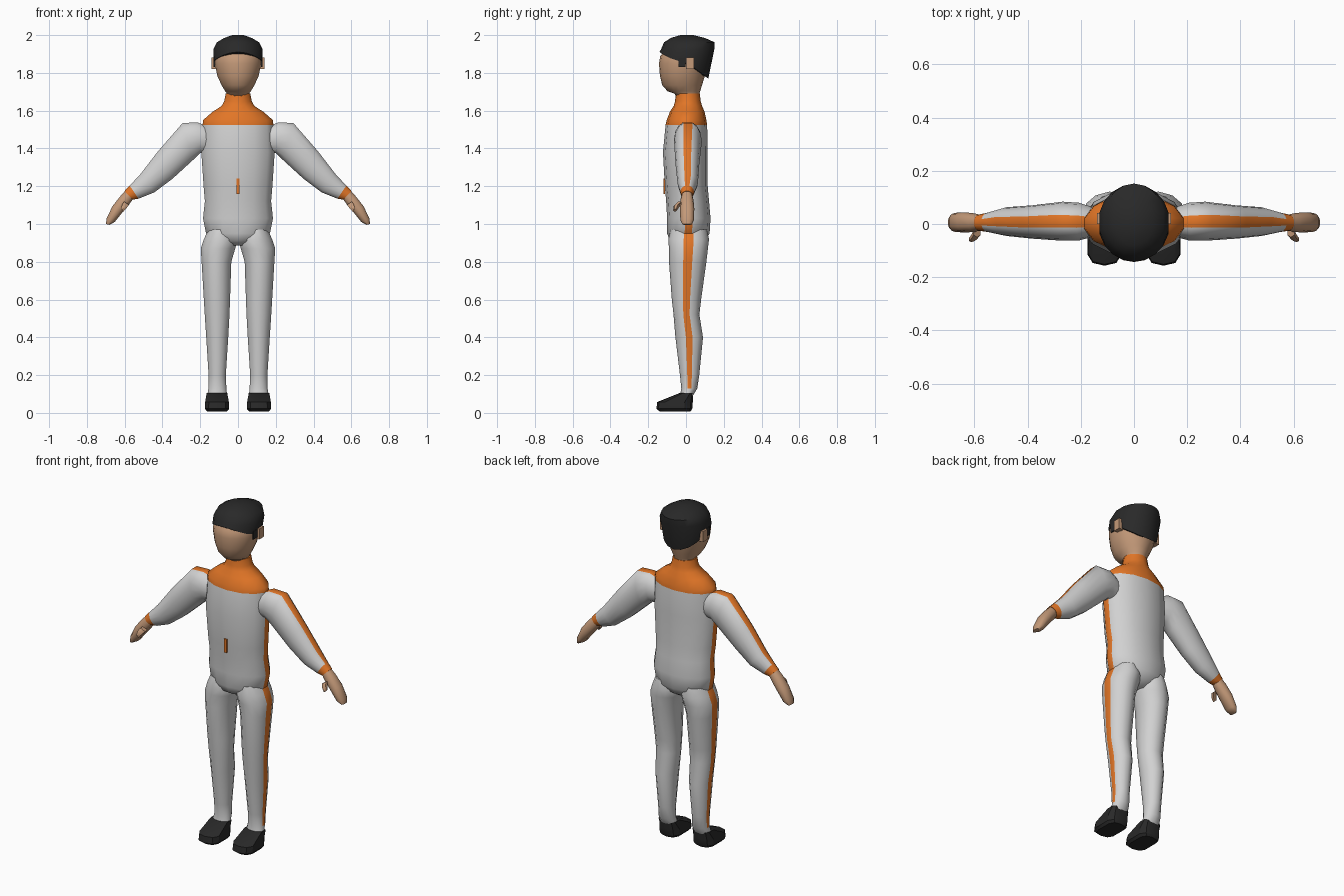
import bpy
import bmesh
import math
from mathutils import Vector

if "Cube" in bpy.data.objects:
    bpy.data.objects.remove(bpy.data.objects["Cube"], do_unlink=True)


def material(name, r, g, b):
    m = bpy.data.materials.new(name)
    m.use_nodes = True
    m.diffuse_color = (r, g, b, 1)
    bsdf = m.node_tree.nodes["Principled BSDF"]
    bsdf.inputs["Base Color"].default_value = (r, g, b, 1)
    bsdf.inputs["Roughness"].default_value = 0.8
    return m


SUIT = material("suit_grey", 0.64, 0.64, 0.64)
ORANGE = material("trim_orange", 0.76, 0.18, 0.02)
SKIN = material("skin", 0.55, 0.32, 0.19)
BLACK = material("hair_black", 0.022, 0.022, 0.022)


def finish(name, bm, mats, smooth=50):
    bmesh.ops.recalc_face_normals(bm, faces=bm.faces)
    mesh = bpy.data.meshes.new(name)
    bm.to_mesh(mesh)
    bm.free()
    for m in mats:
        mesh.materials.append(m)
    ob = bpy.data.objects.new(name, mesh)
    bpy.context.collection.objects.link(ob)
    bpy.ops.object.select_all(action="DESELECT")
    ob.select_set(True)
    bpy.context.view_layer.objects.active = ob
    bpy.ops.object.shade_smooth_by_angle(angle=math.radians(smooth))
    return ob


def ring_angles(narrow, inner):
    """Angles round a ring, with a narrow face at each end of its width."""
    a = math.radians(narrow)
    half = [a + (math.pi - 2 * a) * k / (inner + 1) for k in range(inner + 2)]
    return half + [h + math.pi for h in half]


def loft(name, sections, mats, rule=None, side=1, narrow=14, inner=5,
         power=1.0, smooth=50, edit=None):
    """Skin rings, each (ax, az, bx, bz, y_front, y_back); the last face of a ring is the stripe."""
    bm = bmesh.new()
    angles = ring_angles(narrow, inner)
    n = len(angles)
    soft = lambda v: math.copysign(abs(v) ** power, v)
    rings = []
    for ax, az, bx, bz, y0, y1 in sections:
        mid = Vector(((ax + bx) / 2, (y0 + y1) / 2, (az + bz) / 2))
        u = Vector(((ax - bx) / 2, 0, (az - bz) / 2))
        v = Vector((0, (y1 - y0) / 2, 0))
        ring = []
        for t in angles:
            p = mid + u * soft(math.cos(t)) + v * soft(math.sin(t))
            if edit:
                p = edit(p)
            ring.append(bm.verts.new((p.x * side, p.y, p.z)))
        rings.append(ring)
    for i in range(len(rings) - 1):
        for j in range(n):
            k = (j + 1) % n
            f = bm.faces.new((rings[i][j], rings[i][k], rings[i + 1][k], rings[i + 1][j]))
            f.material_index = rule(i, j, n) if rule else 0
    bm.faces.new(rings[0])
    cap = bm.faces.new(rings[-1])
    cap.material_index = rule(len(rings) - 2, 0, n) if rule else 0
    return finish(name, bm, mats, smooth)


def level(z, w, y0, y1):
    return (w, z, -w, z, y0, y1)


def box(name, lo, hi, mat, side=1):
    bm = bmesh.new()
    bmesh.ops.create_cube(bm, size=1)
    for v in bm.verts:
        v.co = Vector([(a + b) / 2 + c * (b - a) for a, b, c in zip(lo, hi, v.co)])
        v.co.x *= side
    return finish(name, bm, [mat], 30)


# Torso with side stripes, yoke and collar
torso = [level(*s) for s in (
    (.885, .05, -.04, .06), (.91, .12, -.085, .1), (.95, .172, -.1, .125),
    (1.03, .188, -.1, .13), (1.12, .178, -.105, .122), (1.2, .185, -.112, .115),
    (1.38, .197, -.122, .115), (1.525, .19, -.108, .112), (1.55, .188, -.102, .108),
    (1.595, .135, -.085, .098), (1.625, .088, -.065, .085), (1.65, .074, -.058, .078),
    (1.69, .066, -.054, .073))]
loft("torso", torso, [SUIT, ORANGE],
     lambda i, j, n: int(i >= 7 or (i >= 1 and j in (n - 1, n // 2 - 1))), narrow=10)
box("chest_tab", (-.009, -.119, 1.16), (.009, -.111, 1.24), ORANGE)

# Head
head = [level(*s) for s in (
    (1.66, .056, -.045, .066), (1.69, .06, -.06, .07), (1.703, .07, -.098, .075),
    (1.735, .09, -.126, .085), (1.785, .113, -.138, .1), (1.85, .126, -.143, .115),
    (1.89, .124, -.136, .12), (1.93, .11, -.1, .11), (1.97, .06, -.06, .08))]
loft("head", head, [SKIN], inner=7, smooth=70)


# Hair cap: the hem dips from the forehead to the nape
def hem(p):
    if p.z < 1.88:
        if p.y < 0:
            p.z = 1.86 + .05 * (p.y / .14) ** 2
        else:
            p.z = 1.86 - .09 * p.y / .118
    return p


hair = [level(*s) for s in (
    (1.87, .131, -.141, .118), (1.925, .134, -.132, .15), (1.962, .115, -.116, .152),
    (1.985, .075, -.08, .1), (2.0, .03, -.03, .04))]
loft("hair", hair, [BLACK], inner=7, smooth=45, edit=hem)

# Limb sections, from body to tip
leg = [(xo, z, xi, z, y0, y1) for z, xo, xi, y0, y1 in (
    (.97, .16, .03, -.08, .11), (.92, .183, 0, -.094, .122), (.87, .2, .012, -.09, .116),
    (.8, .195, .033, -.09, .108), (.6, .183, .04, -.075, .08), (.52, .178, .043, -.066, .071),
    (.4, .17, .05, -.056, .09), (.2, .157, .063, -.032, .07), (.13, .158, .06, -.025, .06),
    (.09, .165, .056, -.032, .036))]
arm = [(.16, 1.52, .16, 1.37, -.05, .065), (.215, 1.543, .2, 1.37, -.062, .08),
       (.295, 1.54, .24, 1.33, -.063, .084), (.425, 1.39, .345, 1.235, -.055, .07),
       (.52, 1.265, .44, 1.165, -.045, .063), (.575, 1.205, .525, 1.132, -.03, .043),
       (.603, 1.175, .557, 1.128, -.026, .036)]
hand = [(.59, 1.185, .55, 1.135, -.022, .032), (.625, 1.15, .575, 1.1, -.03, .04),
        (.668, 1.095, .605, 1.065, -.032, .044), (.698, 1.03, .65, 1.01, -.03, .042),
        (.7, 1.0, .68, .995, -.018, .03)]
shoe = [(xo, z, xi, z, y0, y1) for z, xo, xi, y0, y1 in (
    (.008, .168, .055, -.14, .024), (.022, .18, .042, -.157, .033),
    (.058, .178, .044, -.152, .036), (.104, .17, .053, -.036, .037))]
thumb = [(.605, 1.12, .575, 1.1, -.05, -.015), (.615, 1.105, .59, 1.08, -.066, -.035),
         (.622, 1.08, .605, 1.065, -.068, -.048)]

for label, s in (("left", 1), ("right", -1)):
    loft(label + "_leg", leg, [SUIT, ORANGE],
         lambda i, j, n: int(j == n - 1 and i < 8), side=s)
    loft(label + "_arm", arm, [SUIT, ORANGE],
         lambda i, j, n: int(j == n - 1 or i == 5), side=s, narrow=19)
    loft(label + "_hand", hand, [SKIN], side=s, inner=3, narrow=25)
    loft(label + "_thumb", thumb, [SKIN], side=s, inner=1, narrow=30)
    loft(label + "_shoe", shoe, [BLACK], side=s, inner=3, narrow=25, power=.7, smooth=28)
    box(label + "_ear", (.11, 0, 1.82), (.139, .042, 1.882), SKIN, s)
    box(label + "_sideburn", (.123, -.04, 1.832), (.1295, -.002, 1.88), BLACK, s)
